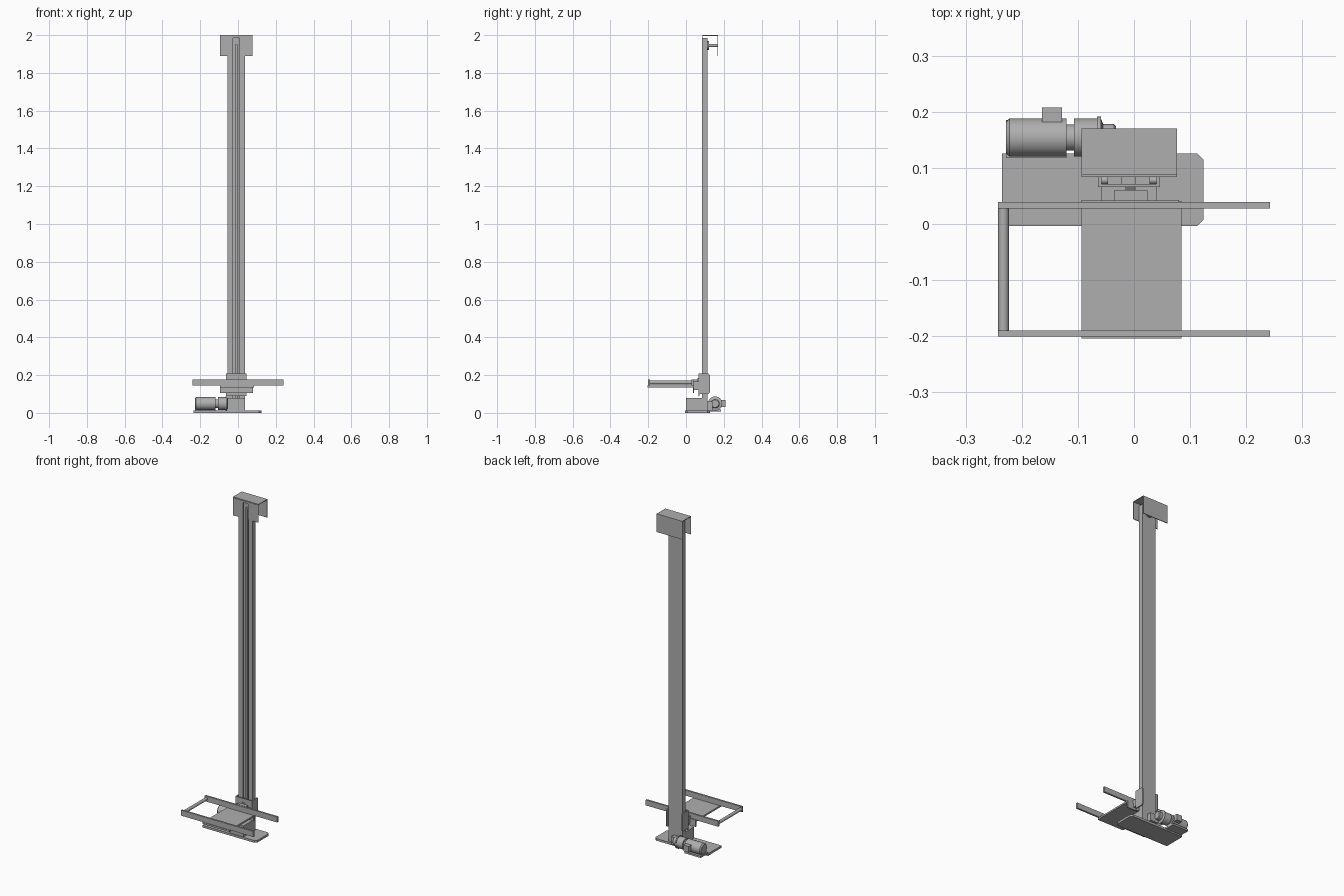
import bpy, bmesh, math
from mathutils import Vector

if "Cube" in bpy.data.objects:
    bpy.data.objects.remove(bpy.data.objects["Cube"])

CX = -0.009  # centre line of the mast

# Dark grey painted steel used on every part
steel = bpy.data.materials.new("dark_grey_steel")
steel.diffuse_color = (0.43, 0.43, 0.43, 1)
steel.use_nodes = True
steel.node_tree.nodes["Principled BSDF"].inputs["Base Color"].default_value = steel.diffuse_color

def make(name, bm):
    bmesh.ops.recalc_face_normals(bm, faces=bm.faces)
    me = bpy.data.meshes.new(name)
    bm.to_mesh(me)
    bm.free()
    me.materials.append(steel)
    ob = bpy.data.objects.new(name, me)
    bpy.context.collection.objects.link(ob)
    return ob

def prism(name, pts, axis, lo, hi):
    """Extrude a 2D outline along an axis (outline uses the other two axes in order)."""
    bm = bmesh.new()
    def co(p, d):
        v = list(p)
        v.insert(axis, d)
        return v
    f = bm.faces.new([bm.verts.new(co(p, lo)) for p in pts])
    ext = bmesh.ops.extrude_face_region(bm, geom=[f], use_keep_orig=True)
    move = Vector((0, 0, 0))
    move[axis] = hi - lo
    bmesh.ops.translate(bm, vec=move, verts=[g for g in ext['geom'] if isinstance(g, bmesh.types.BMVert)])
    return make(name, bm)

def box(name, x, y, z):
    return prism(name, [(x[0], y[0]), (x[1], y[0]), (x[1], y[1]), (x[0], y[1])], 2, *z)

def lathe(name, profile, centre, axis, n=32):
    """Closed round part: profile is (position along axis, radius)."""
    bm = bmesh.new()
    rings = []
    for d, r in profile:
        ring = []
        for i in range(n):
            a = 2 * math.pi * i / n
            v = [centre[0] + r * math.cos(a), centre[1] + r * math.sin(a)]
            v.insert(axis, d)
            ring.append(bm.verts.new(v))
        rings.append(ring)
    for a, b in zip(rings, rings[1:]):
        for i in range(n):
            bm.faces.new((a[i], a[(i + 1) % n], b[(i + 1) % n], b[i]))
    bm.faces.new(rings[0])
    bm.faces.new(rings[-1])
    ob = make(name, bm)
    bpy.ops.object.select_all(action='DESELECT')
    ob.select_set(True)
    bpy.context.view_layer.objects.active = ob
    bpy.ops.object.shade_smooth_by_angle(angle=math.radians(35))
    return ob

# Base plate with clipped right corners
prism("base_plate", [(-0.235, -0.004), (0.112, -0.004), (0.124, 0.008), (0.124, 0.114),
                     (0.112, 0.126), (-0.235, 0.126)], 2, 0, 0.013)
# Foot housing in front of the mast
box("foot_housing", (-0.055, 0.037), (0.0, 0.086), (0.013, 0.08))

# Mast: lipped channel open to the front
half = [(0.0, 0.114), (0.046, 0.114), (0.046, 0.085), (0.018, 0.085),
        (0.018, 0.089), (0.042, 0.089), (0.042, 0.11), (0.0, 0.11)]
prism("mast", [(CX + x, y) for x, y in half] +
      [(CX - x, y) for x, y in reversed(half[1:-1])], 2, 0.013, 1.986)
# Lifting chain, two strands in the channel
for n, y in (("front", 0.09), ("rear", 0.102)):
    box("chain_" + n, (CX - 0.006, CX + 0.006), (y, y + 0.005), (0.06, 1.95))

# Head cover: top, back and slotted front
X0, X1 = -0.094, 0.077
box("head_top", (X0, X1), (0.087, 0.17), (1.996, 2.0))
box("head_back", (X0, X1), (0.166, 0.17), (1.89, 1.996))
prism("head_front", [(X0, 1.89), (CX - 0.018, 1.89), (CX - 0.018, 1.985), (CX + 0.018, 1.985),
                     (CX + 0.018, 1.89), (X1, 1.89), (X1, 1.996), (X0, 1.996)], 1, 0.0842, 0.088)
lathe("head_shaft", [(0.09, 0.008), (0.166, 0.008)], (CX, 1.945), 1)
lathe("head_hub", [(0.114, 0.025), (0.122, 0.025)], (CX, 1.945), 1)

# Carriage side plates and guide rollers on both sides of the mast
side = [(0.07, 0.1), (0.118, 0.1), (0.126, 0.108), (0.126, 0.2), (0.118, 0.208), (0.07, 0.208)]
for n, s in (("left", -1), ("right", 1)):
    a, b = sorted((CX + s * 0.049, CX + s * 0.055))
    prism("carriage_side_" + n, side, 0, a, b)
    for k, z in (("low", 0.12), ("high", 0.19)):
        lathe("roller_%s_%s" % (n, k), [(CX + s * 0.037, 0.0065), (CX + s * 0.049, 0.0065)],
              (0.078, z), 0, 16)
box("carriage_front", (CX - 0.055, CX + 0.055), (0.066, 0.071), (0.09, 0.208))
box("carriage_block", (CX - 0.049, CX + 0.049), (0.041, 0.066), (0.12, 0.165))
box("carriage_boss", (CX + 0.003 - 0.03, CX + 0.003 + 0.03), (0.041, 0.06), (0.165, 0.178))
box("chain_anchor", (CX - 0.013, CX + 0.013), (0.071, 0.09), (0.15, 0.2))
for i in range(4):
    box("anchor_leaf_%d" % i, (-0.016, 0.004), (0.06 + i * 0.002, 0.0612 + i * 0.002), (0.165, 0.185))

# Load platform and its rear flange
box("platform", (-0.094, 0.085), (-0.204, 0.041), (0.135, 0.145))
box("platform_flange", (-0.094, 0.08), (0.036, 0.043), (0.106, 0.148))

# Side rails joined by a round cross bar
for n, y in (("rear", 0.0335), ("front", -0.195)):
    box("rail_" + n, (-0.242, 0.242), (y - 0.0055, y + 0.0055), (0.145, 0.178))
lathe("cross_bar", [(-0.19, 0.0095), (0.028, 0.0095)], (-0.2325, 0.161), 1, 24)

# Drive motor, neck, gearbox and output
MY, MZ = 0.154, 0.049
lathe("motor", [(-0.228, 0.028), (-0.222, 0.034), (-0.12, 0.034)], (MY, MZ), 0)
box("motor_foot", (-0.228, -0.12), (0.118, 0.185), (0.008, 0.019))
box("terminal_box", (-0.164, -0.128), (0.182, 0.208), (0.032, 0.069))
lathe("motor_neck", [(-0.12, 0.023), (-0.107, 0.023)], (MY, MZ), 0)
lathe("gearbox", [(-0.107, 0.034), (-0.066, 0.034), (-0.066, 0.038), (-0.059, 0.038),
                  (-0.059, 0.034), (-0.055, 0.024), (-0.036, 0.024), (-0.032, 0.02)], (MY, MZ), 0)
# Bracket joining the gearbox to the mast
box("drive_bracket", (-0.055, 0.0), (0.114, 0.14), (0.013, 0.06))
